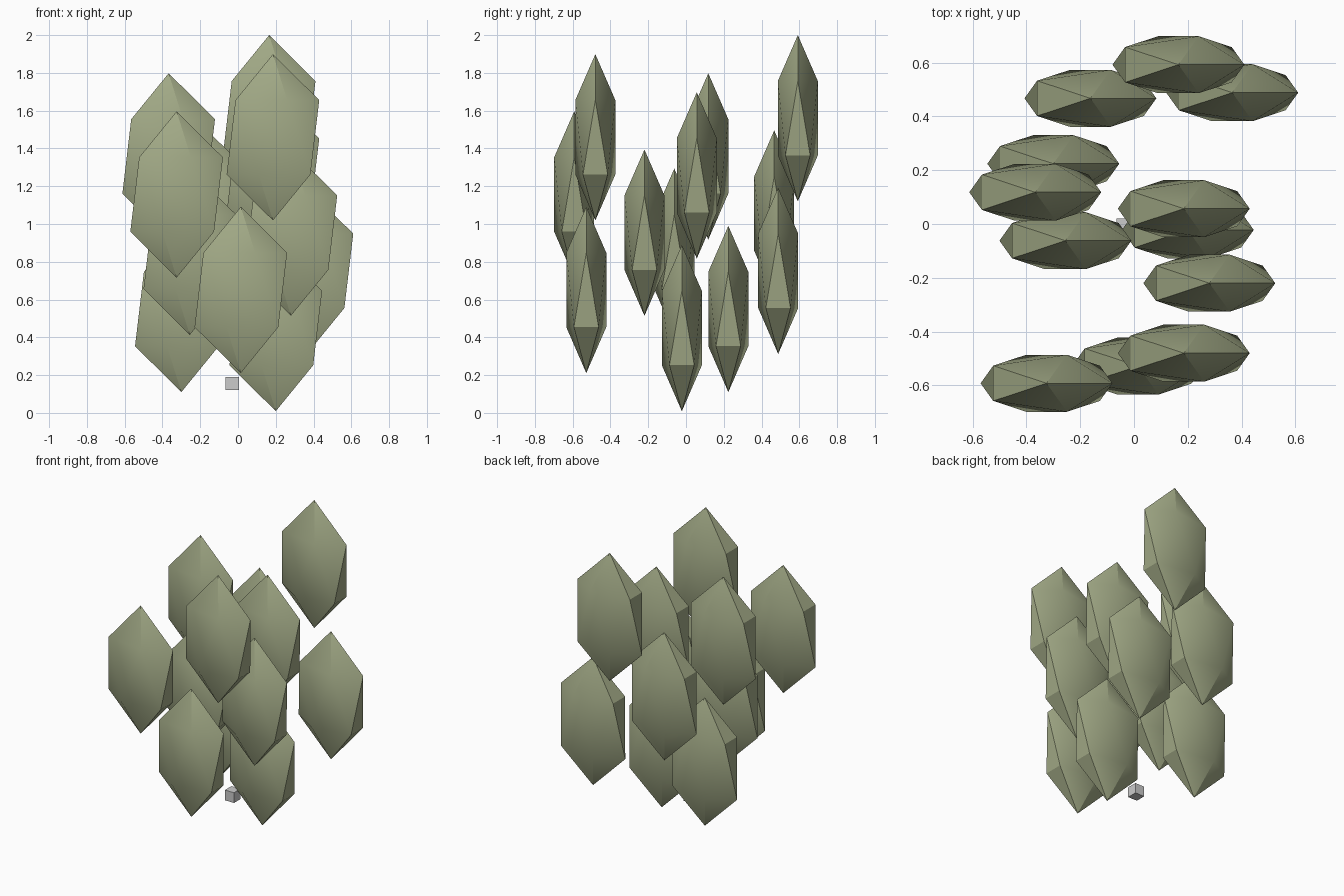
import bpy

if "Cube" in bpy.data.objects:
    bpy.data.objects.remove(bpy.data.objects["Cube"])

# Leaf clump centres in x, y; heights descend in even steps
clumps = [
    (0.165, 0.592), (0.185, -0.48), (-0.367, 0.118), (0.185, 0.057),
    (-0.325, -0.592), (-0.162, 0.467), (0.28, -0.22), (-0.255, -0.062),
    (0.365, 0.488), (0.015, -0.528), (-0.30, 0.224), (0.20, -0.022),
]
HALF_HEIGHT = 0.44
TOP_Z = 2.0
STEP = 0.101

leaf_mat = bpy.data.materials.new("leaf_green")
leaf_mat.diffuse_color = (0.36, 0.40, 0.24, 1)
leaf_mat.use_nodes = True
leaf_mat.node_tree.nodes["Principled BSDF"].inputs["Base Color"].default_value = leaf_mat.diffuse_color

# Leaves: stretched 20-sided spheres
for i, (x, y) in enumerate(clumps):
    z = TOP_Z - HALF_HEIGHT - STEP * i
    bpy.ops.mesh.primitive_ico_sphere_add(subdivisions=1, radius=1, location=(x, y, z))
    leaf = bpy.context.object
    leaf.name = f"leaf_{i + 1}"
    leaf.scale = (0.274, 0.1245, HALF_HEIGHT)
    bpy.ops.object.transform_apply(location=False, rotation=False, scale=True)
    bpy.ops.object.shade_smooth_by_angle()
    leaf.data.materials.append(leaf_mat)

# Small stem block near the base
bpy.ops.mesh.primitive_cube_add(size=0.07, location=(-0.03, -0.015, 0.156))
bpy.context.object.name = "stem_block"
